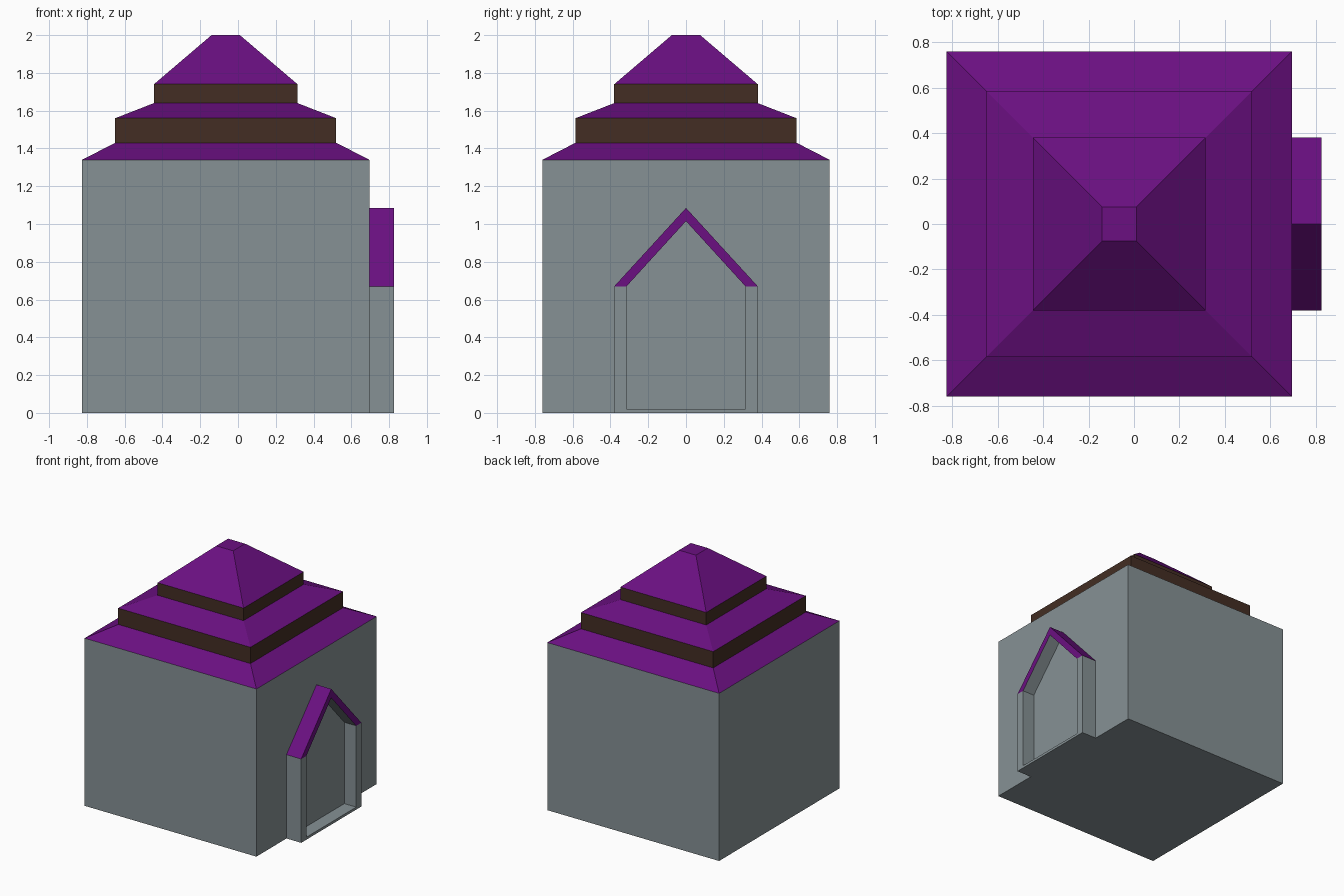
import bpy
import bmesh

if "Cube" in bpy.data.objects:
    bpy.data.objects.remove(bpy.data.objects["Cube"], do_unlink=True)


def make_material(name, rgb):
    mat = bpy.data.materials.new(name)
    mat.use_nodes = True
    mat.diffuse_color = (*rgb, 1)
    mat.node_tree.nodes["Principled BSDF"].inputs["Base Color"].default_value = (*rgb, 1)
    return mat


STONE = make_material("grey stone", (0.24, 0.285, 0.30))
PURPLE = make_material("purple roof", (0.145, 0.005, 0.22))
BROWN = make_material("dark brown wood", (0.057, 0.027, 0.017))

CENTRE_X = -0.065
WALL_X = 0.695     # wall carrying the doorway
FRONT_X = 0.825    # outer face of the doorway
RECESS_X = 0.72    # back of the doorway recess


def finish(bm, name, materials):
    bmesh.ops.recalc_face_normals(bm, faces=bm.faces)
    mesh = bpy.data.meshes.new(name)
    bm.to_mesh(mesh)
    bm.free()
    for mat in materials:
        mesh.materials.append(mat)
    obj = bpy.data.objects.new(name, mesh)
    bpy.context.collection.objects.link(obj)
    return obj


def bridge(bm, a, b):
    """Quads between two closed loops; returned in edge order."""
    n = len(a)
    return [bm.faces.new((a[i], a[(i + 1) % n], b[(i + 1) % n], b[i])) for i in range(n)]


def square_stack(name, rings, materials):
    """Stack of square rings (half width, height), closed at both ends."""
    bm = bmesh.new()
    loops = [[bm.verts.new((CENTRE_X + sx * h, sy * h, z))
              for sx, sy in ((-1, -1), (1, -1), (1, 1), (-1, 1))] for h, z in rings]
    for low, high in zip(loops, loops[1:]):
        bridge(bm, low, high)
    bm.faces.new(loops[0])
    bm.faces.new(loops[-1])
    return finish(bm, name, materials)


# Main block
square_stack("walls", [(0.76, 0), (0.76, 1.34)], [STONE])

# Tiered roof: sloped parts purple, upright bands brown
roof = square_stack("tiered_roof", [(0.76, 1.34), (0.585, 1.43), (0.585, 1.56),
                                    (0.38, 1.64), (0.38, 1.74), (0.075, 2.0)],
                    [PURPLE, BROWN])
for face in roof.data.polygons:
    face.material_index = int(abs(face.normal.z) < 0.01)


# Gabled doorway with a shallow recess
def gable(bm, x, half, floor, eave, peak):
    outline = [(-half, floor), (half, floor), (half, eave), (0, peak), (-half, eave)]
    return [bm.verts.new((x, y, z)) for y, z in outline]


bm = bmesh.new()
OUTER = (0.38, 0, 0.67, 1.085)
INNER = (0.315, 0.02, 0.67, 1.015)
back = gable(bm, WALL_X, *OUTER)
front = gable(bm, FRONT_X, *OUTER)
opening = gable(bm, FRONT_X, *INNER)
recess = gable(bm, RECESS_X, *INNER)
sides = bridge(bm, back, front)
rim = bridge(bm, front, opening)
bridge(bm, opening, recess)
bm.faces.new(recess)
for face in sides[2:4] + rim[2:4]:   # the two roof slopes and their gable edge
    face.material_index = 1
finish(bm, "doorway", [STONE, PURPLE])
